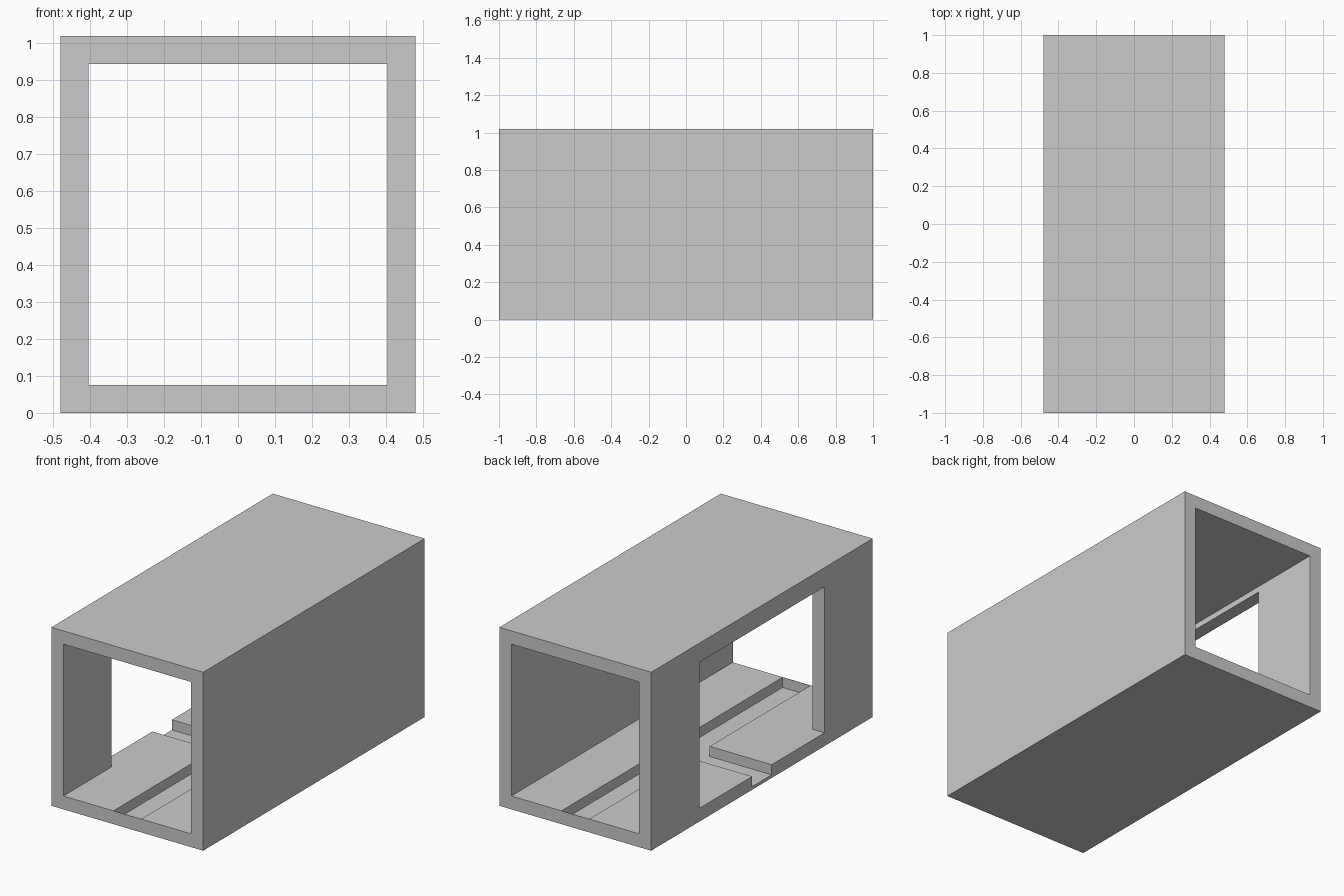
import bpy

if "Cube" in bpy.data.objects:
    bpy.data.objects.remove(bpy.data.objects["Cube"])

W, L, H = 0.48, 1.0, 1.02      # half width, half length, height
T = 0.076                      # wall thickness
G, GZ = 0.088, 0.018           # groove half width, groove floor height
DOOR, DOOR_TOP = 0.565, 0.91   # side opening half length and top


def box(name, x0, x1, y0, y1, z0, z1):
    bpy.ops.mesh.primitive_cube_add(
        size=1, location=((x0 + x1) / 2, (y0 + y1) / 2, (z0 + z1) / 2))
    ob = bpy.context.object
    ob.name = name
    ob.scale = (x1 - x0, y1 - y0, z1 - z0)
    bpy.ops.object.transform_apply(location=True, rotation=False, scale=True)
    return ob


def cut(target, name, *dims):
    cutter = box(name, *dims)
    cutter.hide_render = True
    mod = target.modifiers.new(name, 'BOOLEAN')
    mod.operation = 'DIFFERENCE'
    mod.solver = 'EXACT'
    mod.object = cutter
    bpy.context.view_layer.objects.active = target
    bpy.ops.object.modifier_apply(modifier=mod.name)
    bpy.data.objects.remove(cutter, do_unlink=True)


# Outer block of the corridor section
body = box("corridor_shell", -W, W, -L, L, 0, H)

# Passage open at both ends
cut(body, "passage_cutter", -W + T, W - T, -L - 0.1, L + 0.1, T, H - T)

# Wide doorway in the left wall, sill level with the floor
cut(body, "doorway_cutter", -W - 0.1, 0, -DOOR, DOOR, T, DOOR_TOP)

# Long floor groove, closed by a thin lip at each end
cut(body, "long_groove_cutter", -G, G, -L + 0.002, L - 0.002, GZ, 0.3)

# Side groove branching out through the doorway
cut(body, "side_groove_cutter", -W - 0.1, 0, -G, G, GZ, 0.3)
